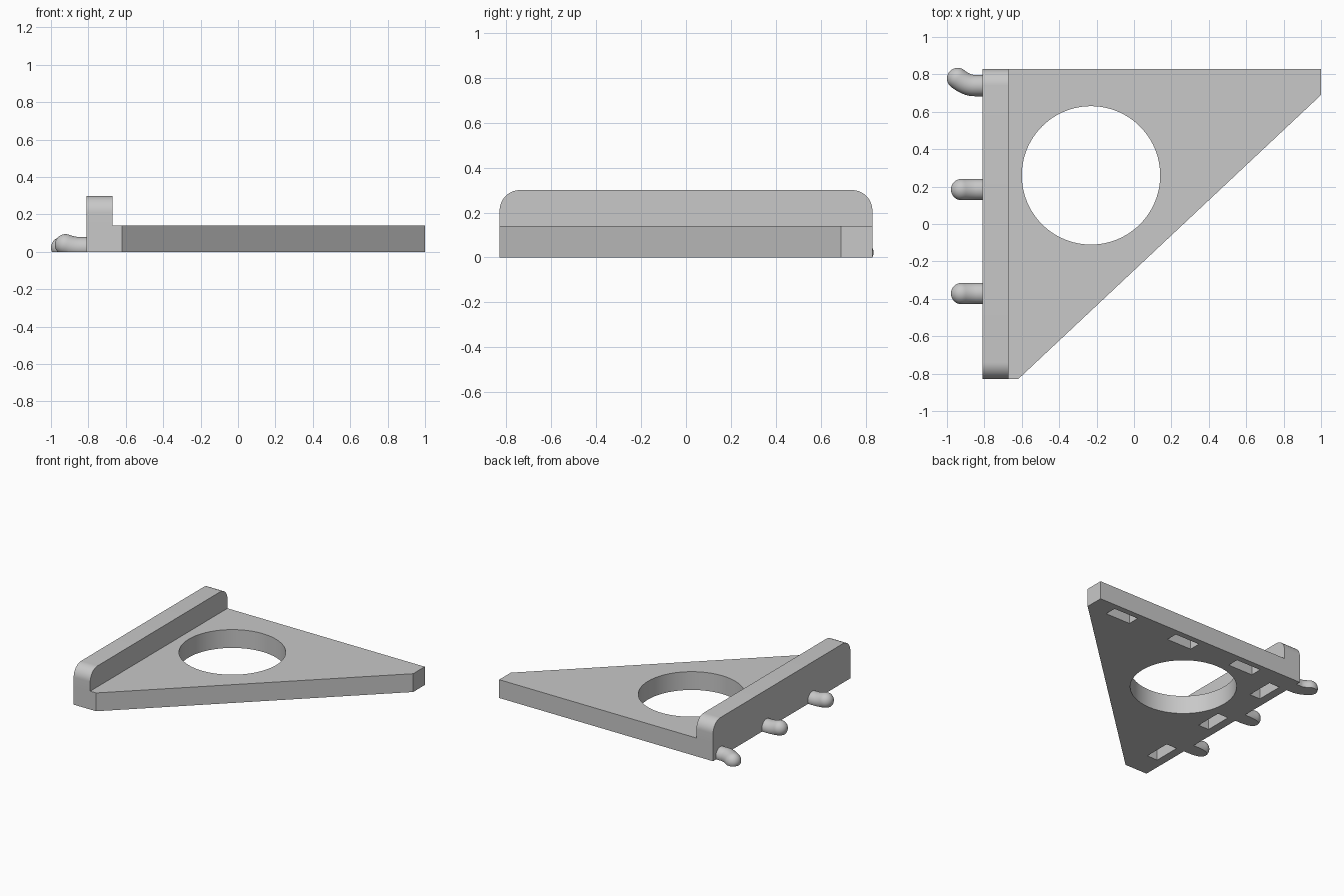
import bpy, bmesh
from math import pi, sin, cos
from mathutils import Vector, Matrix

cube = bpy.data.objects.get("Cube")
if cube:
    bpy.data.objects.remove(cube, do_unlink=True)

# One plain plastic colour
GREY = (0.58, 0.58, 0.58, 1)
grey = bpy.data.materials.new("light_grey_plastic")
grey.use_nodes = True
grey.diffuse_color = GREY
grey.node_tree.nodes["Principled BSDF"].inputs["Base Color"].default_value = GREY

LEFT, BACK, THICK = -0.81, 0.83, 0.14
PITCH = 0.556


def finish(name, bm):
    bmesh.ops.recalc_face_normals(bm, faces=bm.faces[:])
    mesh = bpy.data.meshes.new(name)
    bm.to_mesh(mesh)
    bm.free()
    mesh.materials.append(grey)
    obj = bpy.data.objects.new(name, mesh)
    bpy.context.collection.objects.link(obj)
    return obj


def smooth(obj, angle=0.6):
    bpy.ops.object.select_all(action='DESELECT')
    obj.select_set(True)
    bpy.context.view_layer.objects.active = obj
    bpy.ops.object.shade_smooth_by_angle(angle=angle)


def prism(points, direction):
    bm = bmesh.new()
    face = bm.faces.new([bm.verts.new(p) for p in points])
    out = bmesh.ops.extrude_face_region(bm, geom=[face])
    moved = [g for g in out["geom"] if isinstance(g, bmesh.types.BMVert)]
    bmesh.ops.translate(bm, verts=moved, vec=direction)
    return bm


# Triangular plate with clipped corners
outline = [(LEFT, BACK), (LEFT, -BACK), (-0.62, -BACK), (1, 0.69), (1, BACK)]
plate = finish("plate", prism([(x, y, 0) for x, y in outline], (0, 0, THICK)))

# Cutter: round opening plus blind slots along the two straight edges
bm = bmesh.new()
bmesh.ops.create_cone(bm, cap_ends=True, segments=96, radius1=0.37, radius2=0.37,
                      depth=1, matrix=Matrix.Translation((-0.23, 0.26, 0)))


def slot(x, y, sx, sy, depth=0.1):
    place = Matrix.Translation((x, y, 0)) @ Matrix.Diagonal((sx, sy, 2 * depth, 1))
    bmesh.ops.create_cube(bm, size=1, matrix=place)


for i in range(3):
    slot(0.73 - i * PITCH, 0.74, 0.21, 0.09)
    slot(-0.7, 0.58 - i * PITCH, 0.09, 0.21)
cutter = finish("opening_cutter", bm)
cutter.hide_render = True

cut = plate.modifiers.new("openings", 'BOOLEAN')
cut.operation, cut.solver, cut.object = 'DIFFERENCE', 'EXACT', cutter
bpy.context.view_layer.objects.active = plate
bpy.ops.object.modifier_apply(modifier=cut.name)
bpy.data.objects.remove(cutter, do_unlink=True)
smooth(plate)

# Upright wall with rounded top corners
R, TOP, STEPS = 0.09, 0.3, 12
arc = [(BACK - R + R * cos(a), TOP - R + R * sin(a))
       for a in (pi / 2 * i / STEPS for i in range(STEPS + 1))]
side = [(BACK, THICK)] + arc + [(-y, z) for y, z in reversed(arc)] + [(-BACK, THICK)]
smooth(finish("wall", prism([(LEFT, y, z) for y, z in side], (0.14, 0, 0))))


# Round-ended pegs, flattened where they rest on the ground
def peg(name, start, bend, tip, radius=0.057, sides=32):
    a, b, c = Vector(start), Vector(bend), Vector(tip)
    first = a.lerp(b, 0.6)
    path = [(a, b - a, radius)]
    for i in range(11):
        t = i / 10
        p = first * (1 - t) ** 2 + b * (2 * t * (1 - t)) + c * t ** 2
        path.append((p, (b - first).lerp(c - b, t), radius))
    end = (c - b).normalized()
    for i in range(1, 10):
        ang = pi / 2 * i / 9.3
        path.append((c + end * radius * sin(ang), end, radius * cos(ang)))
    bm = bmesh.new()
    rings = []
    for p, tangent, r in path:
        u = tangent.cross(Vector((0, 0, 1))).normalized()
        v = u.cross(tangent).normalized()
        turns = [2 * pi * k / sides for k in range(sides)]
        rings.append([bm.verts.new(p + (u * cos(t) + v * sin(t)) * r) for t in turns])
    for lo, hi in zip(rings, rings[1:]):
        for k in range(sides):
            n = (k + 1) % sides
            bm.faces.new((lo[k], lo[n], hi[n], hi[k]))
    bm.faces.new(rings[0])
    bm.faces.new(rings[-1])
    cut = bmesh.ops.bisect_plane(bm, geom=bm.verts[:] + bm.edges[:] + bm.faces[:],
                                 plane_co=(0, 0, 0), plane_no=(0, 0, -1), clear_outer=True)
    rim = [g for g in cut["geom_cut"] if isinstance(g, bmesh.types.BMEdge)]
    bmesh.ops.holes_fill(bm, edges=rim, sides=0)
    smooth(finish(name, bm))


ROOT, MID = -0.79, 0.022
peg("hook_peg", (ROOT, 0.74, MID), (-0.895, 0.74, MID), (-0.943, 0.778, MID))
for name, y in (("middle_peg", 0.74 - PITCH), ("front_peg", 0.74 - 2 * PITCH)):
    peg(name, (ROOT, y, MID), (-0.88, y, MID), (-0.922, y, 0.038))
